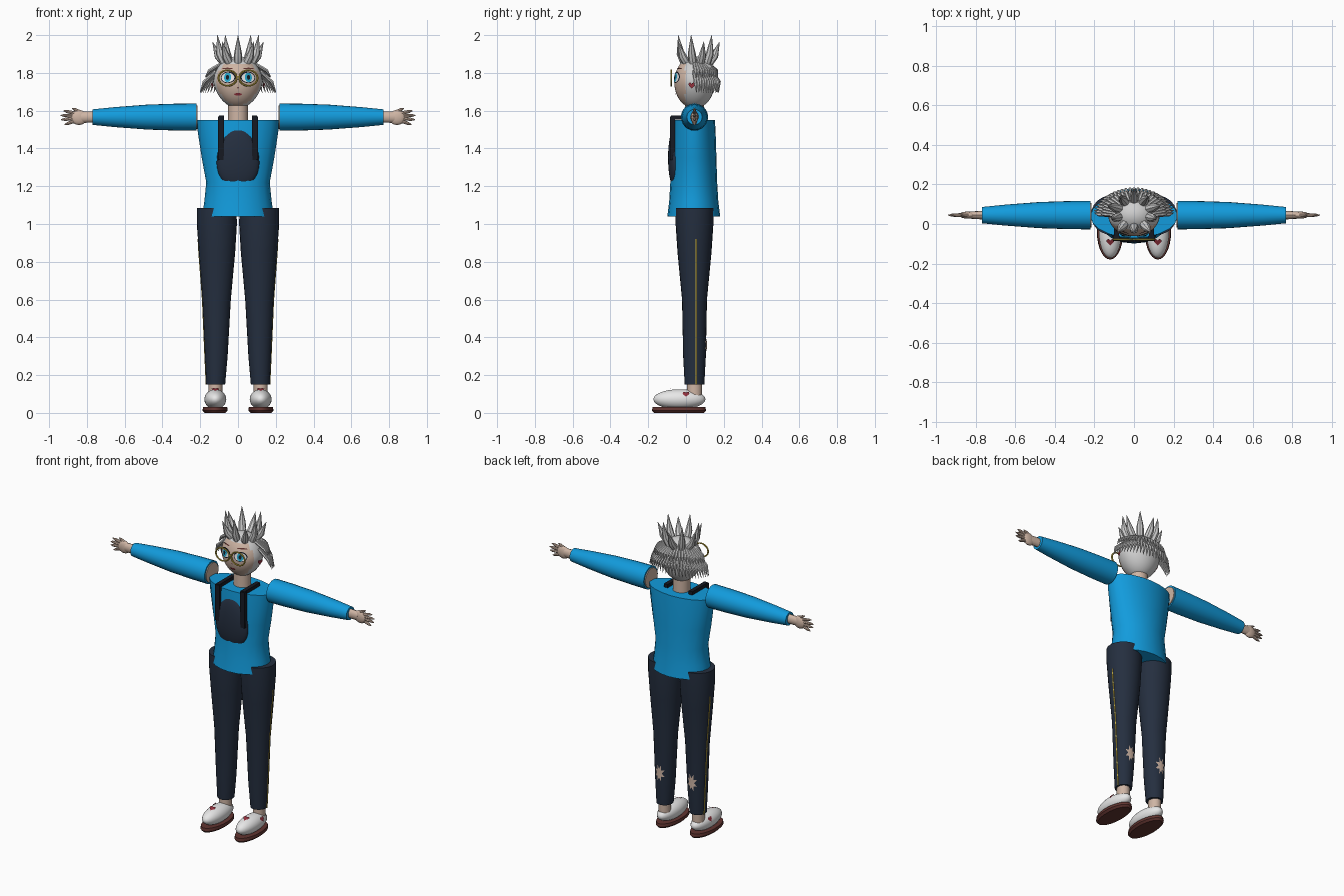
import bpy, bmesh, math
from mathutils import Vector, Matrix

cube = bpy.data.objects.get("Cube")
if cube:
    bpy.data.objects.remove(cube, do_unlink=True)


def material(name, r, g, b):
    m = bpy.data.materials.new(name)
    m.use_nodes = True
    m.diffuse_color = (r, g, b, 1)
    bsdf = next(n for n in m.node_tree.nodes if n.type == 'BSDF_PRINCIPLED')
    bsdf.inputs["Base Color"].default_value = (r, g, b, 1)
    bsdf.inputs["Roughness"].default_value = 0.7
    return m


BLUE = material("sweater blue", .006, .33, .72)
NAVY = material("trouser navy", .018, .028, .05)
BLACK = material("strap black", .008, .01, .016)
SKIN = material("skin", .62, .46, .37)
HAIR = material("hair grey", .62, .62, .62)
WHITE = material("shoe white", .82, .82, .82)
BROWN = material("sole brown", .12, .035, .03)
RED = material("dark red", .28, .03, .045)
GOLD = material("gold", .62, .46, .06)
CYAN = material("iris cyan", .02, .4, .62)


def finish(bm, name, *mats):
    mesh = bpy.data.meshes.new(name)
    bm.to_mesh(mesh)
    bm.free()
    for m in mats:
        mesh.materials.append(m)
    ob = bpy.data.objects.new(name, mesh)
    bpy.context.collection.objects.link(ob)
    bpy.ops.object.select_all(action='DESELECT')
    ob.select_set(True)
    bpy.context.view_layer.objects.active = ob
    bpy.ops.object.shade_smooth_by_angle(angle=math.radians(40))
    return ob


def frame(d):
    ref = Vector((0, 1, 0)) if abs(d.z) > .9 else Vector((0, 0, 1))
    u = ref.cross(d).normalized()
    return u, d.cross(u)


def tube(bm, pts, radii, n=16, axis=None):
    """Capped loft of elliptical rings along a path."""
    pts = [Vector(p) for p in pts]
    u, v = frame(Vector(axis) if axis else (pts[-1] - pts[0]).normalized())
    rings = []
    for p, (a, b) in zip(pts, radii):
        turns = [math.tau * i / n for i in range(n)]
        rings.append([bm.verts.new(p + u * a * math.cos(t) + v * b * math.sin(t)) for t in turns])
    for r0, r1 in zip(rings, rings[1:]):
        for i in range(n):
            j = (i + 1) % n
            bm.faces.new((r0[i], r0[j], r1[j], r1[i]))
    bm.faces.new(rings[0][::-1])
    bm.faces.new(rings[-1])


def loft(name, pts, radii, mat, n=24, axis=None):
    bm = bmesh.new()
    tube(bm, pts, radii, n, axis)
    return finish(bm, name, mat)


def ball(bm, c, r, seg=24):
    m = Matrix.Translation(c) @ Matrix.Diagonal((*r, 1))
    return bmesh.ops.create_uvsphere(bm, u_segments=seg, v_segments=seg // 2, radius=1, matrix=m)


def box(bm, c, s):
    m = Matrix.Translation(c) @ Matrix.Diagonal((*s, 1))
    bmesh.ops.create_cube(bm, size=1, matrix=m)


def plate(name, outline, c, normal, mat, bend=1.0):
    """Thin painted patch, curved sideways to follow a rounded surface."""
    n = Vector(normal).normalized()
    u, v = frame(n)
    bm = bmesh.new()
    mid = bm.verts.new(c)
    rim = [bm.verts.new(Vector(c) + u * a + v * b - n * (a * a / (2 * bend))) for a, b in outline]
    for i, p in enumerate(rim):
        bm.faces.new((mid, p, rim[(i + 1) % len(rim)]))
    return finish(bm, name, mat)


def oval(a, b, n=24):
    return [(a * math.cos(math.tau * i / n), b * math.sin(math.tau * i / n)) for i in range(n)]


def heart(s, n=20):
    out = []
    for i in range(n):
        t = math.tau * i / n
        y = 13 * math.cos(t) - 5 * math.cos(2 * t) - 2 * math.cos(3 * t) - math.cos(4 * t)
        out.append((-s * math.sin(t) ** 3, s * y / 16))
    return out


CY = .045  # depth of the body's centre line

# Sweater body
body = [(1.04, .19, .14), (1.12, .178, .13), (1.22, .168, .124), (1.35, .192, .12),
        (1.48, .212, .116), (1.55, .22, .112)]
loft("sweater_body", [(0, CY - .004, z) for z, _, _ in body], [(a, b) for _, a, b in body], BLUE, 20)
loft("neck", [(0, CY, 1.53), (0, CY, 1.67)], [(.052, .05)] * 2, SKIN)

# Front pouch and straps
bm = bmesh.new()
ball(bm, (0, 0, 0), (.112, .036, .16), 32)
for v in bm.verts:
    v.co.x *= 1 - v.co.z * .9
    v.co += Vector((0, -.059, 1.35))
finish(bm, "front_pouch", NAVY)
bm = bmesh.new()
for s in (1, -1):
    box(bm, (s * .09, -.072, 1.455), (.032, .026, .23))
    box(bm, (s * .088, .0, 1.563), (.026, .16, .022))
finish(bm, "pouch_straps", BLACK)

# Head: face in front, hair behind and above
HC, HR = Vector((0, CY, 1.75)), Vector((.13, .107, .138))
bm = bmesh.new()
ball(bm, HC, HR, 40)
for v in bm.verts:
    if v.co.z < HC.z:
        v.co.x *= 1 - 1.2 * (HC.z - v.co.z)
for f in bm.faces:
    m = f.calc_center_median()
    f.material_index = 0 if m.y < -.005 and m.z < 1.845 else 1
finish(bm, "head", SKIN, HAIR)


def on_face(x, z, lift):
    dx, dz = x / HR.x, (z - HC.z) / HR.z
    dy = -math.sqrt(1 - dx * dx - dz * dz)
    n = Vector((dx / HR.x, dy / HR.y, dz / HR.z)).normalized()
    return Vector((x, HC.y + HR.y * dy, z)) + n * lift, n


def face_patch(name, outline, x, z, lift, mat):
    c, n = on_face(x, z, lift)
    plate(name, outline, c, n, mat, .12)


# Eyes, brows, spectacles and earrings
for s, side in ((1, "left"), (-1, "right")):
    face_patch(side + "_eye_outline", oval(.041, .031), s * .053, 1.776, .003, BLACK)
    face_patch(side + "_eye_white", oval(.036, .026), s * .053, 1.775, .005, WHITE)
    face_patch(side + "_iris", oval(.02, .025), s * .053, 1.775, .007, CYAN)
    face_patch(side + "_pupil", oval(.009, .013), s * .053, 1.775, .009, BLACK)
    face_patch(side + "_brow", oval(.032, .004), s * .055, 1.822, .004, BROWN)
    bpy.ops.mesh.primitive_torus_add(major_segments=32, minor_segments=8, major_radius=.048,
                                     minor_radius=.005, location=(s * .055, -.078, 1.773),
                                     rotation=(math.pi / 2, 0, 0))
    ring = bpy.context.object
    ring.name = side + "_spectacle_rim"
    ring.scale = (1, .86, 1)
    ring.data.materials.append(GOLD)
    bpy.ops.object.shade_smooth_by_angle(angle=math.radians(40))
    plate(side + "_earring", heart(.018), (s * .137, .03, 1.735), (s, -.3, 0), RED)
bm = bmesh.new()
box(bm, (0, -.078, 1.78), (.02, .008, .008))
finish(bm, "spectacle_bridge", GOLD)
face_patch("lips", oval(.02, .007), 0, 1.688, .004, RED)
face_patch("nose_tip", oval(.006, .003), 0, 1.722, .004, BROWN)

# Spiky crown of hair
bm = bmesh.new()
for i in range(10):
    a = math.tau * (i + .5) / 10
    d = Vector((math.cos(a), math.sin(a) * .85, 0))
    base = Vector((0, CY + .012, 1.85)) + d * .075
    tip = Vector((0, CY + .012, 2.0 if i % 2 else 1.965)) + d * (.115 if i % 2 else .142)
    mid = base.lerp(tip, .35) + d * .012
    tube(bm, [base, mid, tip], [(.022, .022), (.021, .021), (.001, .001)], 8)
finish(bm, "crown_spikes", HAIR)

# Two rows of strands wrapped around the back
bm = bmesh.new()
for count, z0, z1, flare in ((25, 1.85, 1.775, .6), (29, 1.81, 1.695, 1)):
    for i in range(count):
        a = math.radians(-2 + 184 * i / (count - 1))
        d = Vector((math.cos(a), math.sin(a), 0))
        r0 = math.sqrt(1 - ((z0 - HC.z) / HR.z) ** 2)
        base = Vector((d.x * HR.x * r0, CY + d.y * HR.y * r0, z0))
        tip = Vector((d.x * (.135 + .067 * flare), CY + .015 + d.y * (.105 + .008 * flare), z1))
        mid = base.lerp(tip, .5) + d * .02
        tube(bm, [base, mid, tip], [(.008, .008), (.009, .009), (.001, .001)], 6)
finish(bm, "back_strands", HAIR)

legs = [(.15, .118, .05, .052), (.3, .115, .06, .06), (.6, .113, .075, .066),
        (.85, .111, .096, .09), (1.0, .112, .106, .1), (1.085, .113, .105, .1)]
tear = [(r * math.cos(t) * .036, r * math.sin(t) * .058) for r, t in
        ((1 if i % 2 else .5, math.tau * i / 16) for i in range(16))]

for s, side in ((1, "left"), (-1, "right")):
    # Sleeve with bare arm inside
    sleeve = [(.22, .072), (.33, .071), (.48, .066), (.65, .053), (.77, .041)]
    loft(side + "_sleeve", [(s * x, CY, 1.566) for x, _ in sleeve],
         [(r, r) for _, r in sleeve], BLUE, 24)
    loft(side + "_upper_arm", [(s * .214, CY, 1.566), (s * .3, CY, 1.566)], [(.062, .062)] * 2, SKIN)

    # Hand with spread fingers
    bm = bmesh.new()
    tube(bm, [(s * .75, CY, 1.567), (s * .83, CY, 1.565)], [(.023, .029), (.018, .03)], 12)
    ball(bm, (s * .842, CY, 1.564), (.044, .018, .04), 16)
    for x0, z0, x1, z1 in ((.865, 1.587, .925, 1.6), (.875, 1.573, .94, 1.575),
                           (.875, 1.558, .938, 1.552), (.865, 1.545, .918, 1.526),
                           (.83, 1.59, .878, 1.613)):
        a, b = Vector((s * x0, CY, z0)), Vector((s * x1, CY, z1))
        tube(bm, [a, a.lerp(b, .7), b], [(.01, .01), (.008, .008), (.002, .002)], 8)
    finish(bm, side + "_hand", SKIN)

    # Trouser leg, side stripe and torn patch
    loft(side + "_trouser_leg", [(s * x, CY, z) for z, x, _, _ in legs],
         [(a, b) for _, _, a, b in legs], NAVY, 24, (0, 0, 1))
    stripe = [(s * (x + a), CY + .01, z) for z, x, a, _ in legs[:4]] + [(s * .211, CY + .01, .92)]
    loft(side + "_side_stripe", stripe, [(.003, .004)] * 5, GOLD, 6, (0, 0, 1))
    plate(side + "_torn_patch", tear, (s * .115, CY + .065, .36), (0, 1, 0), SKIN, .055)

    # Ankle, shoe and sole
    loft(side + "_ankle", [(s * .12, CY, .07), (s * .12, CY, .17)], [(.037, .04)] * 2, SKIN)
    bm = bmesh.new()
    ball(bm, (s * .12, -.035, .072), (.058, .138, .053), 28)
    finish(bm, side + "_shoe", WHITE)
    loft(side + "_sole", [(s * .121, -.037, z) for z in (0, .012, .03)],
         [(.055, .132), (.067, .143), (.064, .14)], BROWN, 28)
    plate(side + "_top_heart", heart(.02), (s * .12, -.09, .125), (0, -.45, 1), RED)
    plate(side + "_side_heart", heart(.018), (s * .172, .0, .1), (s, 0, .6), RED)
